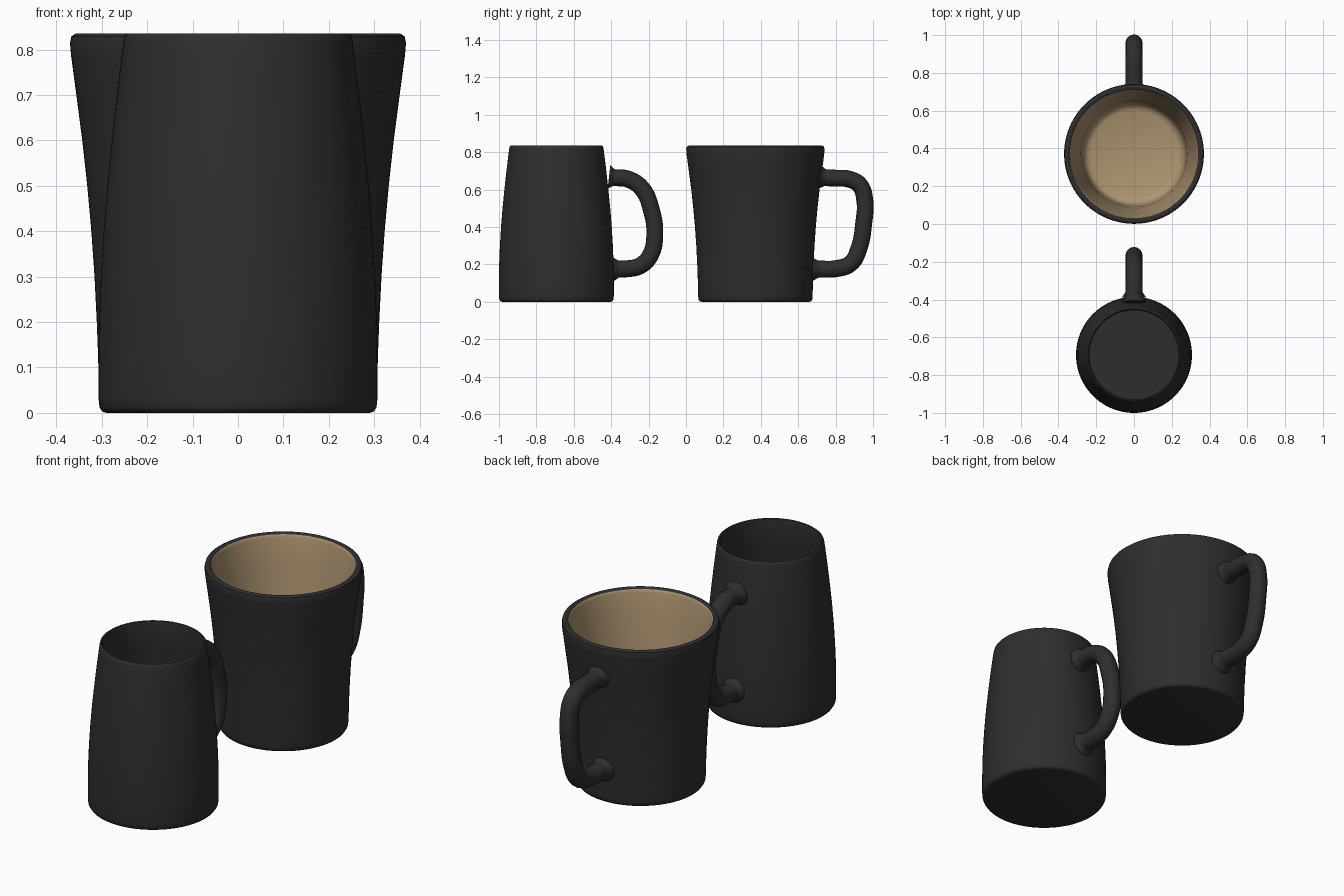
import bpy, bmesh, math
from mathutils import Vector

if "Cube" in bpy.data.objects:
    bpy.data.objects.remove(bpy.data.objects["Cube"])

SEGMENTS = 96


def material(name, rgb):
    m = bpy.data.materials.new(name)
    m.diffuse_color = (*rgb, 1)
    m.use_nodes = True
    m.node_tree.nodes["Principled BSDF"].inputs["Base Color"].default_value = m.diffuse_color
    return m


dark = material("dark_glaze", (0.027, 0.027, 0.027))
tan = material("tan_glaze", (0.42, 0.30, 0.165))


def smooth(obj):
    bpy.ops.object.select_all(action='DESELECT')
    obj.select_set(True)
    bpy.context.view_layer.objects.active = obj
    bpy.ops.object.shade_smooth_by_angle(angle=math.radians(40))


def lathe(name, profile, y, inner_start, inner_mat):
    """Revolve (radius, z) points; segments from inner_start on use inner_mat."""
    bm = bmesh.new()
    rings = []
    for r, z in profile:
        if r == 0:
            rings.append([bm.verts.new((0, 0, z))] * SEGMENTS)
        else:
            rings.append([bm.verts.new((r * math.cos(a), r * math.sin(a), z))
                          for a in (2 * math.pi * i / SEGMENTS for i in range(SEGMENTS))])
    for k, (lo, hi) in enumerate(zip(rings, rings[1:])):
        for i in range(SEGMENTS):
            j = (i + 1) % SEGMENTS
            corners = list(dict.fromkeys((lo[i], lo[j], hi[j], hi[i])))
            bm.faces.new(corners).material_index = int(k >= inner_start)
    bmesh.ops.recalc_face_normals(bm, faces=bm.faces)
    me = bpy.data.meshes.new(name)
    bm.to_mesh(me)
    bm.free()
    me.materials.append(dark)
    me.materials.append(inner_mat)
    obj = bpy.data.objects.new(name, me)
    obj.location.y = y
    bpy.context.collection.objects.link(obj)
    smooth(obj)


def handle(name, path):
    """Round tube through (y, z) points, flared where it meets the wall."""
    cu = bpy.data.curves.new(name, 'CURVE')
    cu.dimensions = '3D'
    cu.bevel_depth = 0.045
    cu.bevel_resolution = 6
    cu.resolution_u = 8
    cu.use_fill_caps = True
    sp = cu.splines.new('BEZIER')
    sp.bezier_points.add(len(path) - 1)
    for i, (p, (y, z)) in enumerate(zip(sp.bezier_points, path)):
        p.co = Vector((0, y, z))
        p.handle_left_type = p.handle_right_type = 'AUTO'
        p.radius = 1.4 if i in (0, len(path) - 1) else 1.0
    obj = bpy.data.objects.new(name, cu)
    bpy.context.collection.objects.link(obj)
    cu.materials.append(dark)
    bpy.ops.object.select_all(action='DESELECT')
    obj.select_set(True)
    bpy.context.view_layer.objects.active = obj
    bpy.ops.object.convert(target='MESH')
    smooth(bpy.context.view_layer.objects.active)


# Front mug: narrows towards the rim
lathe("narrow_mug_body", [
    (0, 0), (0.290, 0), (0.299, 0.003), (0.305, 0.012), (0.307, 0.03),
    (0.307, 0.12), (0.306, 0.2), (0.302, 0.3), (0.296, 0.4), (0.288, 0.5),
    (0.278, 0.6), (0.267, 0.7), (0.256, 0.79), (0.252, 0.82), (0.249, 0.831),
    (0.244, 0.835), (0.239, 0.832), (0.236, 0.82),
    (0.247, 0.7), (0.258, 0.6), (0.268, 0.5), (0.276, 0.4), (0.282, 0.3),
    (0.285, 0.2), (0.284, 0.09), (0.277, 0.065), (0.26, 0.05), (0, 0.05)],
    -0.693, 16, dark)
handle("narrow_mug_handle", [
    (-0.412, 0.667), (-0.385, 0.664), (-0.31, 0.656), (-0.235, 0.605), (-0.185, 0.49),
    (-0.167, 0.36), (-0.19, 0.25), (-0.245, 0.193), (-0.32, 0.176),
    (-0.36, 0.175), (-0.388, 0.174)])

# Back mug: flares towards the rim, tan inside
lathe("flared_mug_body", [
    (0, 0), (0.288, 0), (0.298, 0.003), (0.304, 0.012), (0.306, 0.03),
    (0.308, 0.12), (0.311, 0.2), (0.316, 0.3), (0.323, 0.4), (0.332, 0.5),
    (0.343, 0.6), (0.356, 0.7), (0.368, 0.79), (0.370, 0.815), (0.367, 0.829),
    (0.358, 0.835), (0.347, 0.834), (0.340, 0.829), (0.336, 0.815),
    (0.321, 0.7), (0.308, 0.6), (0.297, 0.5), (0.288, 0.4), (0.281, 0.3),
    (0.276, 0.2), (0.272, 0.11), (0.266, 0.08), (0.253, 0.06), (0.23, 0.05), (0, 0.05)],
    0.371, 17, tan)
handle("flared_mug_handle", [
    (0.713, 0.667), (0.745, 0.664), (0.80, 0.661), (0.87, 0.656), (0.928, 0.625),
    (0.956, 0.54), (0.95, 0.42), (0.926, 0.29), (0.88, 0.205), (0.80, 0.177),
    (0.71, 0.175), (0.674, 0.174)])
